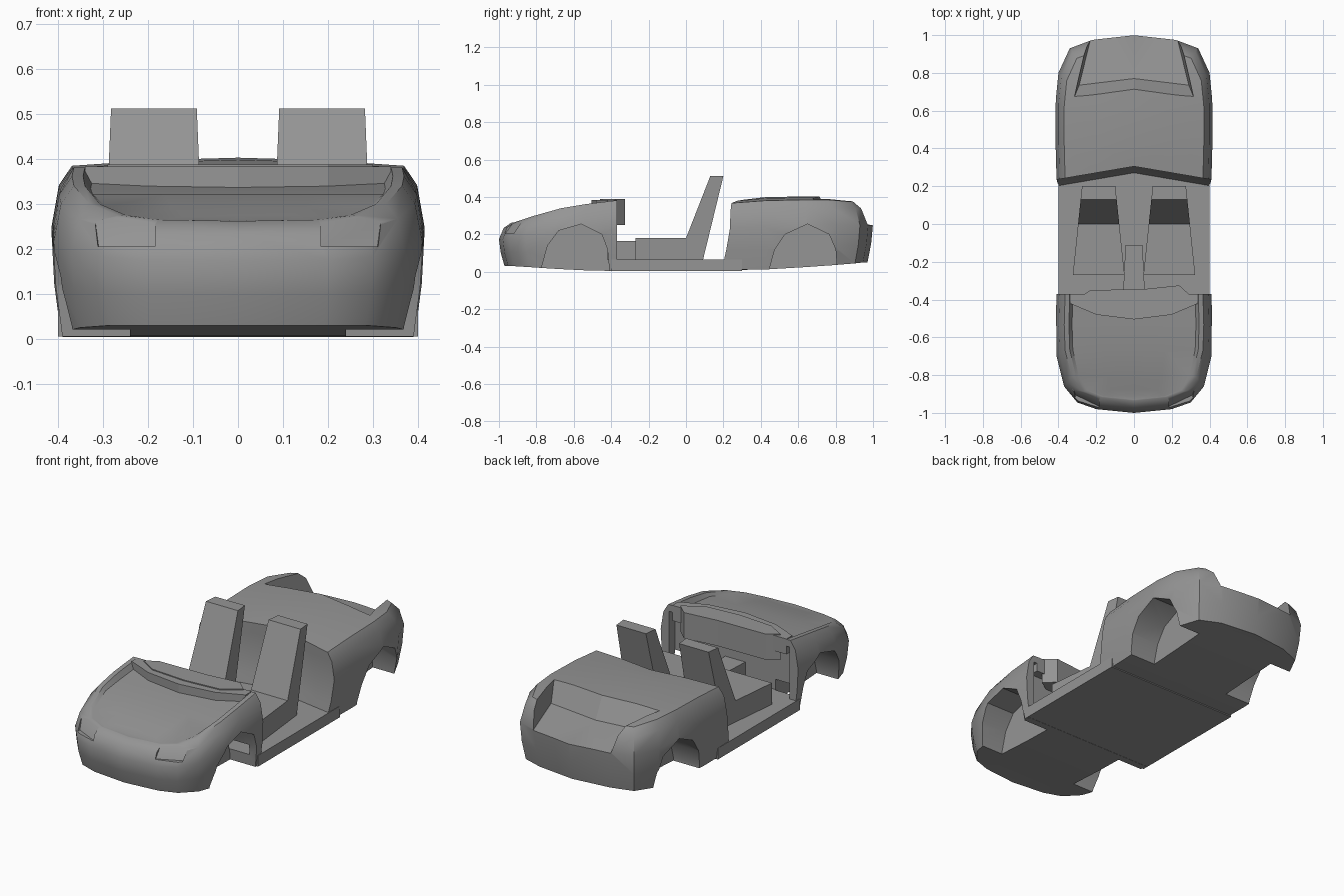
import bpy, bmesh

if "Cube" in bpy.data.objects:
    bpy.data.objects.remove(bpy.data.objects["Cube"])

grey = bpy.data.materials.new("plain grey")
grey.use_nodes = True
grey.diffuse_color = (0.3, 0.3, 0.3, 1)
grey.node_tree.nodes["Principled BSDF"].inputs["Base Color"].default_value = (0.3, 0.3, 0.3, 1)


def finish(name, bm):
    bmesh.ops.remove_doubles(bm, verts=bm.verts, dist=0.0005)
    bmesh.ops.dissolve_degenerate(bm, edges=bm.edges, dist=0.0005)
    bmesh.ops.recalc_face_normals(bm, faces=bm.faces)
    mesh = bpy.data.meshes.new(name)
    bm.to_mesh(mesh)
    bm.free()
    mesh.materials.append(grey)
    ob = bpy.data.objects.new(name, mesh)
    bpy.context.collection.objects.link(ob)
    return ob


def block(name, ring_a, ring_b):
    """Solid between two matching rings of points."""
    bm = bmesh.new()
    a = [bm.verts.new(p) for p in ring_a]
    b = [bm.verts.new(p) for p in ring_b]
    bm.faces.new(a)
    bm.faces.new(b)
    for i in range(len(a)):
        k = (i + 1) % len(a)
        bm.faces.new((a[i], a[k], b[k], b[i]))
    return finish(name, bm)


def slab(name, plan, z0, z1):
    return block(name, [(x, y, z0) for x, y in plan], [(x, y, z1) for x, y in plan])


def box(name, x0, x1, y0, y1, z0, z1):
    return slab(name, [(x0, y0), (x1, y0), (x1, y1), (x0, y1)], z0, z1)


def side_prism(name, profile, x0, x1):
    return block(name, [(x0, y, z) for y, z in profile], [(x1, y, z) for y, z in profile])


def cut(ob, cutters):
    bpy.context.view_layer.objects.active = ob
    for c in cutters:
        mod = ob.modifiers.new("cut", 'BOOLEAN')
        mod.operation, mod.solver, mod.object = 'DIFFERENCE', 'EXACT', c
        bpy.ops.object.modifier_apply(modifier=mod.name)
        bpy.data.objects.remove(c)


def smooth(ob, angle=0.6):
    bpy.ops.object.select_all(action='DESELECT')
    ob.select_set(True)
    bpy.context.view_layer.objects.active = ob
    bpy.ops.object.shade_smooth_by_angle(angle=angle)


def clamp(v):
    return max(0, min(1, v))


def shell(name, outline, levels, wall_bow, wall_lean, dip):
    """Body end: plan outline (x, y, z bottom, z top) swept up through levels (width, pull in, height, dip)."""
    def column(x, y, z0, z1, last):
        pts = []
        for w, pull, t, d in levels:
            z = z0 + t * (z1 - z0) - dip * d * clamp((0.97 - abs(y)) / 0.45)
            yy = y - pull * (1 if y > 0 else -1) * clamp((abs(y) - 0.4) / 0.6)
            if last:
                yy += wall_bow * (1 - w * x / 0.41) - wall_lean * clamp(1 - z / 0.2)
            pts.append((x * w, yy, z))
        return pts
    cols = [column(*p, i == len(outline) - 1) for i, p in enumerate(outline)]
    top = cols[-1][-1][2]
    cols.append([(0, y + wall_bow * x / 0.41, min(z, top)) for x, y, z in cols[-1]])
    bm = bmesh.new()
    for s in (1, -1):
        g = [[bm.verts.new((s * x, y, z)) for x, y, z in c] for c in cols]
        for a, b in zip(g, g[1:]):
            for j in range(len(levels) - 1):
                bm.faces.new((a[j], b[j], b[j + 1], a[j + 1]))
    return finish(name, bm)


def arches(profile):
    return [side_prism("arch_cutter", profile, s * 0.24, s * 0.6) for s in (1, -1)]


sides = [(0, .03, 0, 0), (.95, .03, 0, 0), (.985, .01, .3, 0), (1, 0, .62, 0), (.96, .025, .88, 0)]

# Front body with sunken bonnet
front = shell("front_body", [
    (0, -1, .03, .262), (.2, -.98, .03, .265), (.3, -.945, .03, .275), (.37, -.86, .025, .3),
    (.41, -.7, .015, .34), (.415, -.55, .008, .362), (.41, -.37, .004, .382)],
    sides + [(.89, .065, 1, 0), (.83, .07, 1, 0), (.79, .07, 1, 1), (.4, .075, 1, 1), (0, .08, 1, 1)],
    0, 0, 0.03)
lamps = [block("lamp_cutter",
               [(s * .185, -1.1, .205), (s * .33, -1.1, .205), (s * .31, -.905, .205), (s * .185, -.965, .205)],
               [(s * .185, -1.1, .262), (s * .33, -1.1, .285), (s * .32, -.87, .28), (s * .185, -.925, .262)])
         for s in (1, -1)]
footwell = box("footwell_cutter", -.36, .36, -.42, -.3, .065, .345)
cut(front, arches([(-.77, -.1), (-.77, .03), (-.74, .14), (-.68, .22), (-.56, .255),
                   (-.45, .2), (-.42, .12), (-.4, -.1)]) + lamps + [footwell])
smooth(front)

# Rear body with stepped tail
rear = shell("rear_body", [
    (0, 1, .05, .385), (.22, .975, .05, .38), (.34, .93, .045, .375), (.4, .8, .035, .385),
    (.415, .65, .025, .385), (.415, .42, .012, .38), (.41, .235, .01, .367)],
    sides + [(.89, .06, 1, 0), (.45, .065, 1.035, 0), (0, .07, 1.05, 0)],
    0.07, 0.05, 0)
# Two mirrored halves of the tail step
tails = [block("tail_cutter",
               [(0, .77, .29), (s * .29, .735, .29), (s * .2, 1.1, .23), (0, 1.1, .23)],
               [(0, .70, .43), (s * .325, .65, .43), (s * .225, 1.1, .43), (0, 1.1, .43)])
         for s in (1, -1)]
cut(rear, arches([(.45, -.1), (.45, .03), (.475, .12), (.53, .2), (.65, .255),
                  (.765, .2), (.8, .12), (.815, -.1)]) + tails)
smooth(rear)

# Floor and centre tunnel
box("floor", -.4, .4, -.4, .3, .005, .065)
slab("centre_tunnel", [(-.06, -.42), (.06, -.42), (.045, -.11), (-.045, -.11)], .06, .165)

# Windscreen cowl and dashboard, with the pod on the driver's side
slab("cowl", [(-.34, -.37), (-.34, -.42), (-.2, -.48), (0, -.505), (.2, -.48), (.34, -.42), (.34, -.37)],
     .3, .383)
slab("dashboard", [(-.29, -.39), (-.2, -.445), (0, -.46), (.2, -.445), (.3, -.38),
                   (.24, -.325), (.05, -.345), (-.23, -.35)], .25, .388)

# Seats, narrower towards the top of the backrest
profile = [(-.27, .06), (-.27, .18), (0, .18), (.13, .512), (.2, .512), (.09, .06)]
for side, s in (("left", 1), ("right", -1)):
    rings = [[(s * .187 + e * (.109 - .105 * y), y, z) for y, z in profile] for e in (1, -1)]
    block(side + "_seat", *rings)
